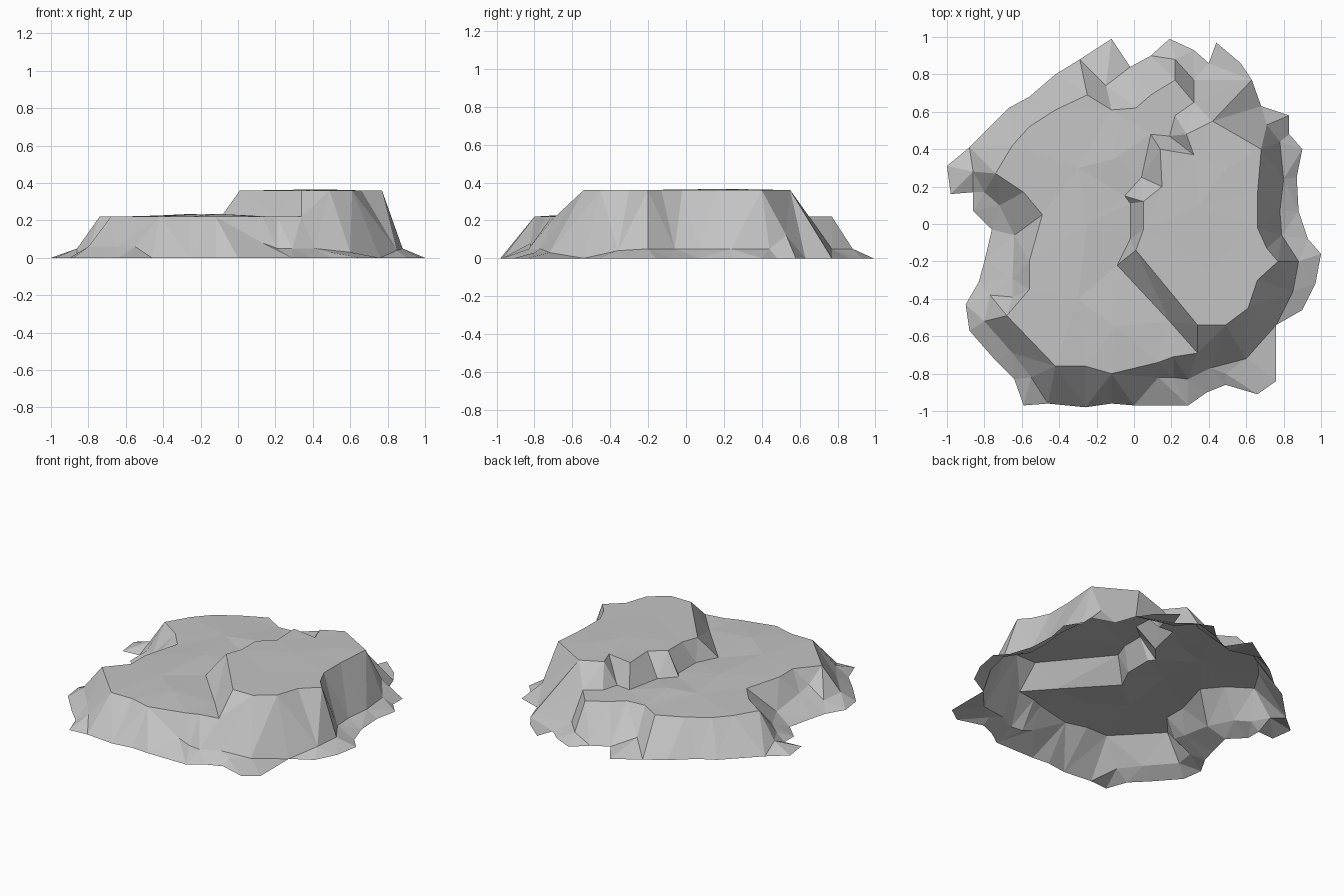
import bpy
import bmesh
from mathutils import Vector
from mathutils.geometry import delaunay_2d_cdt

default_cube = bpy.data.objects.get("Cube")
if default_cube:
    bpy.data.objects.remove(default_cube, do_unlink=True)

GROUND, LOWER, UPPER = 0.0, .22, .36

# Ragged ground outline, clockwise from the left tip
ground_outline = [
    (-1, .31), (-.88, .41), (-.67, .62), (-.56, .68), (-.42, .8), (-.29, .88),
    (-.12, .99), (-.02, .84), (.09, .9), (.19, .99), (.32, .93), (.4, .86),
    (.44, .97), (.57, .86), (.63, .77), (.68, .63), (.83, .58), (.83, .48),
    (.9, .4), (.87, .25), (.88, .07), (.93, -.08), (1, -.16), (.97, -.32),
    (.9, -.46), (.76, -.54), (.76, -.84), (.66, -.91), (.49, -.86), (.39, -.9),
    (.29, -.97), (0, -.97), (-.12, -.96), (-.26, -.98), (-.46, -.96),
    (-.59, -.97), (-.64, -.83), (-.74, -.73), (-.88, -.57), (-.9, -.43),
    (-.83, -.31), (-.8, -.2), (-.76, -.03), (-.86, .07), (-.86, .17), (-.98, .16),
]

# Rim of the lower terrace, from the front corner round the left to the back
lower_rim = [
    (.34, -.69), (.21, -.71), (.15, -.65), (.13, -.74), (-.12, -.8), (-.26, -.76),
    (-.42, -.76), (-.68, -.49), (-.56, -.35), (-.56, -.2), (-.49, .05),
    (-.59, .17), (-.74, .27), (-.65, .42), (-.56, .52), (-.42, .61), (-.25, .69),
    (-.12, .61), (.01, .62), (.09, .69), (.22, .77), (.32, .65), (.22, .58),
]

# Foot of the step between the terraces, closing the lower terrace
step_foot = [
    (.19, .47), (.09, .48), (.04, .25), (-.05, .15), (-.02, .11),
    (-.02, -.08), (-.09, -.22), (.19, -.52),
]

# Rim of the upper terrace
upper_rim = [
    (.32, .37), (.14, .4), (.15, .2), (.05, .12), (.05, -.03), (.01, -.14),
    (.34, -.54), (.49, -.54), (.61, -.45), (.66, -.3), (.77, -.2), (.71, -.13),
    (.66, -.02), (.66, .16), (.68, .4), (.42, .55), (.28, .48),
]

# Loose rubble at the bottom of the cliffs: position and height
rubble = [
    (-.86, .28, .05), (-.8, .17, .05), (-.72, .1, .06), (-.64, -.06, .06),
    (-.65, -.29, .1), (-.65, -.39, .12), (-.77, -.38, .05), (-.8, -.52, .06),
    (-.65, -.69, .06), (-.55, -.82, .06), (.13, -.82, .08), (.21, -.82, .05),
    (.29, -.83, .05), (.41, -.77, .05), (.49, -.8, .03), (.6, -.72, .03),
    (.85, -.36, .04), (.88, -.2, .05), (.79, -.06, .05), (.78, .07, .05),
    (.8, .24, .05), (.78, .44, .05), (.71, .53, .12), (.32, .77, .05),
    (.22, .88, .05), (-.15, .74, .06),
]

# Gentle bumps that break up the flat terrace tops
bumps = [
    (-.3, -.4, .23), (-.1, -.55, .235), (-.25, 0, .235), (-.3, .3, .23),
    (-.1, .35, .235), (.35, .1, .365), (.4, -.25, .36), (.5, .3, .365),
]

points, edges = [], []


def add_loop(outline, height):
    """Add a closed ring of points whose edges must survive as creases."""
    first, count = len(points), len(outline)
    points.extend(Vector((x, y, height)) for x, y in outline)
    edges.extend((first + i, first + (i + 1) % count) for i in range(count))


add_loop(ground_outline, GROUND)
add_loop(lower_rim + step_foot, LOWER)
add_loop(upper_rim, UPPER)
points.extend(Vector(point) for point in rubble + bumps)


def drape_sheet(name, material):
    """Triangulate the plan, then lift each point to its own height."""
    flat, _, faces, origins, _, _ = delaunay_2d_cdt(
        [point.xy for point in points], edges, [], 1, 1e-5)
    bm = bmesh.new()
    verts = [bm.verts.new((co.x, co.y, points[source[0]].z if source else LOWER))
             for co, source in zip(flat, origins)]
    for face in faces:
        bm.faces.new([verts[i] for i in face])
    bm.normal_update()
    for face in bm.faces:
        face.smooth = False
        if face.normal.z < 0:
            face.normal_flip()
    mesh = bpy.data.meshes.new(name)
    bm.to_mesh(mesh)
    bm.free()
    mesh.materials.append(material)
    sheet = bpy.data.objects.new(name, mesh)
    bpy.context.collection.objects.link(sheet)
    return sheet


# Plain stone colour
stone = bpy.data.materials.new("stone_grey")
stone.use_nodes = True
stone_colour = (.55, .55, .55, 1)
stone.diffuse_color = stone_colour
stone.node_tree.nodes["Principled BSDF"].inputs["Base Color"].default_value = stone_colour

drape_sheet("terraced_rock", stone)
